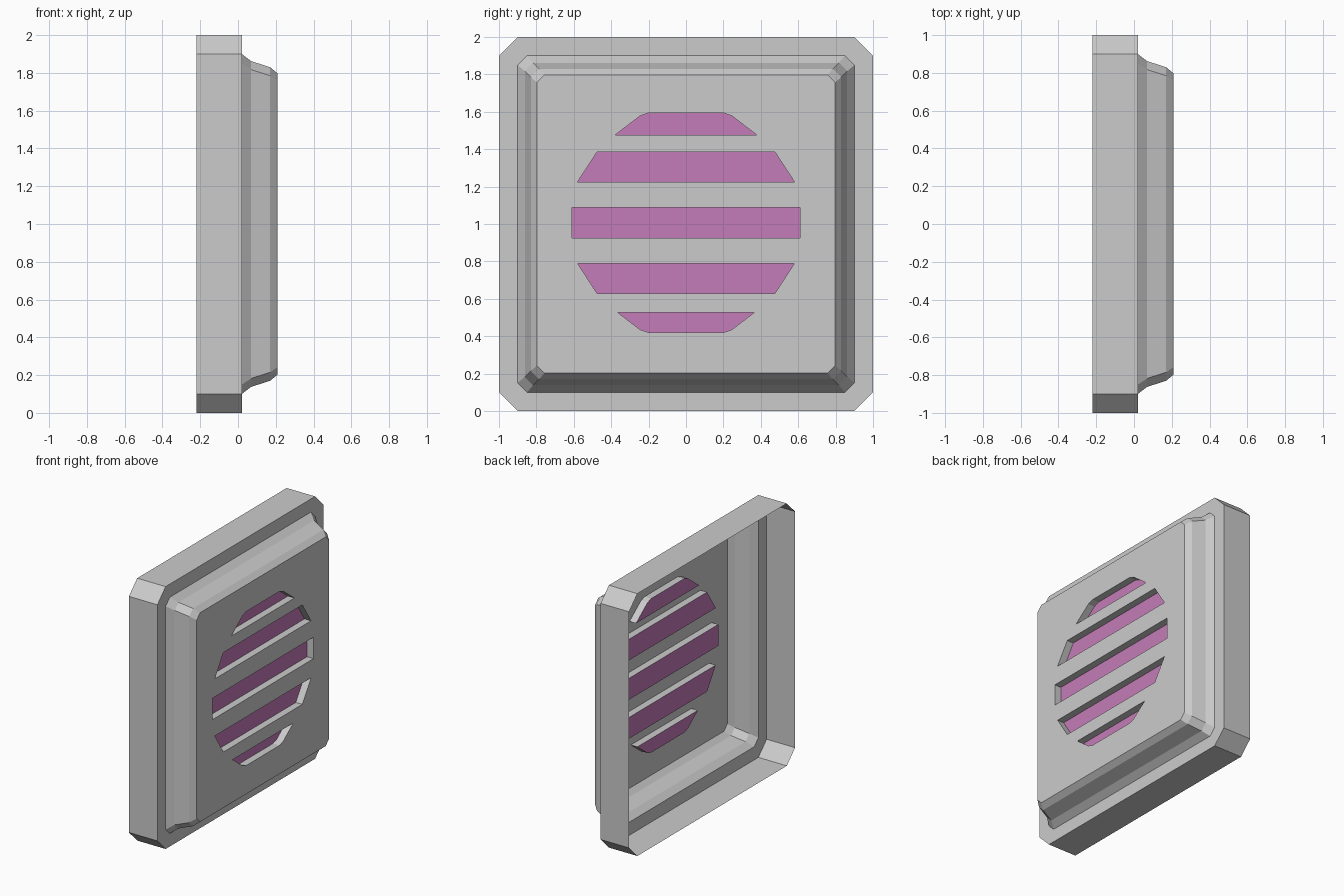
import bpy, bmesh

if "Cube" in bpy.data.objects:
    bpy.data.objects.remove(bpy.data.objects["Cube"])

CZ = 1.0            # height of the panel centre
PLATE_X = 0.21      # front of the raised plate
GLOW_X = 0.155      # bottom of the slot pockets


def octagon(x, r, c):
    """Square of half-size r with corners cut by c, facing +x."""
    pts = [(r, -r + c), (r, r - c), (r - c, r), (-r + c, r),
           (-r, r - c), (-r, -r + c), (-r + c, -r), (r - c, -r)]
    return [(x, y, CZ + z) for y, z in pts]


def slot(half):
    """Mirror (half width, z) points listed from bottom to top into a loop."""
    return half + [(-y, z) for y, z in reversed(half)]


def bridge(bm, a, b):
    n = len(a)
    for i in range(n):
        j = (i + 1) % n
        bm.faces.new((a[i], a[j], b[j], b[i]))


def finish(bm, name):
    mesh = bpy.data.meshes.new(name)
    bm.to_mesh(mesh)
    bm.free()
    ob = bpy.data.objects.new(name, mesh)
    bpy.context.collection.objects.link(ob)
    return ob


slots = [slot(h) for h in (
    [(0.20, 0.42), (0.245, 0.435), (0.365, 0.527)],
    [(0.475, 0.628), (0.58, 0.79)],
    [(0.61, 0.925), (0.61, 1.088)],
    [(0.58, 1.225), (0.475, 1.386)],
    [(0.38, 1.475), (0.245, 1.578), (0.20, 1.594)])]

# Open-backed sheet housing: rim, flange and moulded step
bm = bmesh.new()
profile = [(-0.22, 1.0, 0.10), (0.02, 1.0, 0.10), (0.02, 0.90, 0.05),
           (0.07, 0.862, 0.045), (0.17, 0.83, 0.045), (PLATE_X, 0.797, 0.04)]
rings = [[bm.verts.new(p) for p in octagon(*s)] for s in profile]
for a, b in zip(rings, rings[1:]):
    bridge(bm, a, b)

# Slot pocket walls sunk into the plate
fronts = []
for s in slots:
    front = [bm.verts.new((PLATE_X, y, z)) for y, z in s]
    back = [bm.verts.new((GLOW_X, y, z)) for y, z in s]
    bridge(bm, front, back)
    fronts.append(front)

# Flat plate filled around the slots
edges = [bm.edges.get((l[i], l[(i + 1) % len(l)]))
         for l in [rings[-1]] + fronts for i in range(len(l))]
bmesh.ops.triangle_fill(bm, use_beauty=True, use_dissolve=False,
                        edges=edges, normal=(1, 0, 0))
bmesh.ops.recalc_face_normals(bm, faces=bm.faces)
if sum(f.normal.x * f.calc_area() for f in bm.faces) < 0:
    bmesh.ops.reverse_faces(bm, faces=bm.faces)
finish(bm, "vent_housing")

# Coloured panes at the bottom of the pockets
bm = bmesh.new()
for s in slots:
    f = bm.faces.new([bm.verts.new((GLOW_X, y, z)) for y, z in s])
    f.normal_update()
    if f.normal.x < 0:
        f.normal_flip()
panes = finish(bm, "slot_panes")
mat = bpy.data.materials.new("purple")
mat.diffuse_color = (0.55, 0.20, 0.48, 1)
mat.use_nodes = True
mat.node_tree.nodes["Principled BSDF"].inputs["Base Color"].default_value = mat.diffuse_color
panes.data.materials.append(mat)
